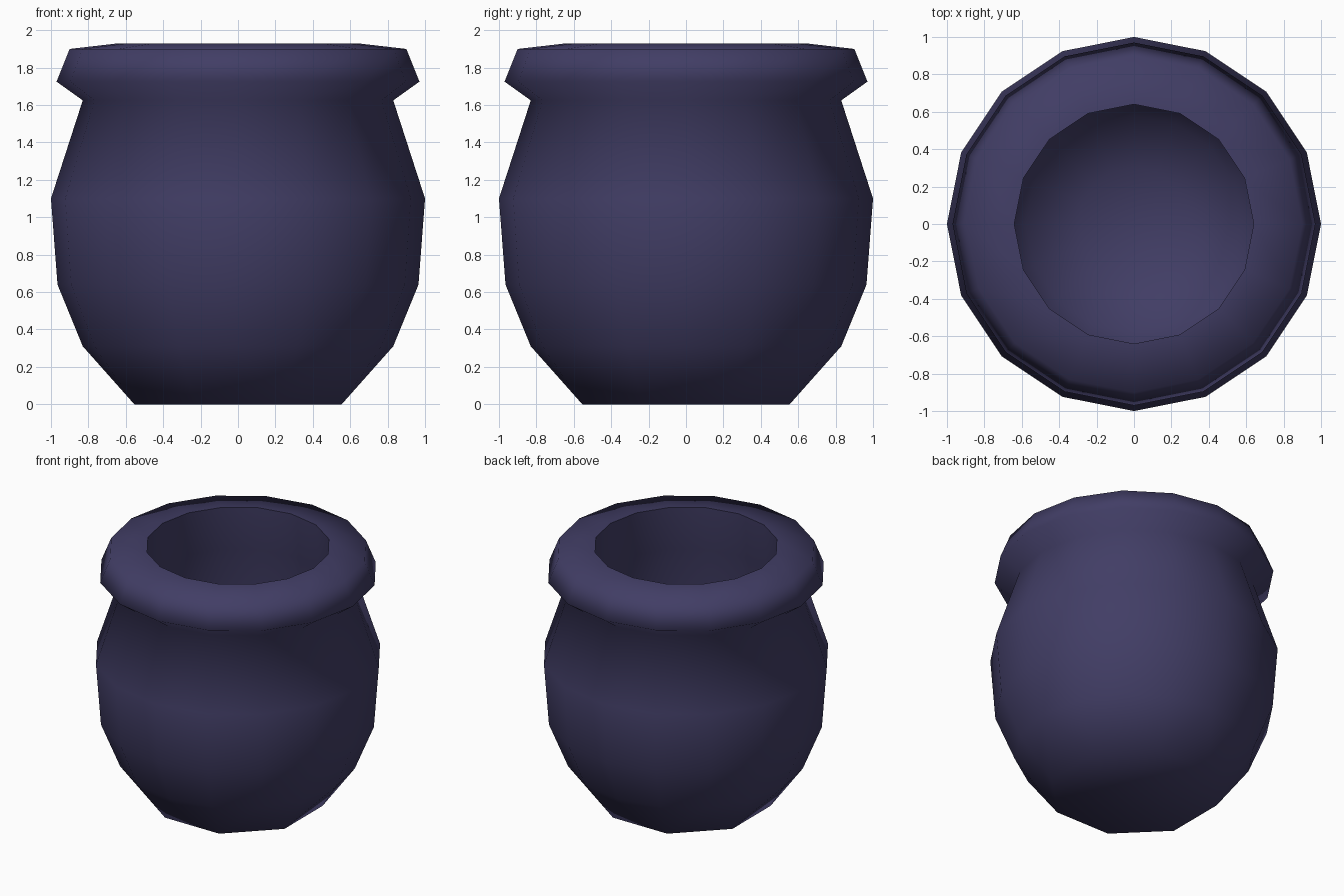
import bpy, bmesh
from math import cos, sin, tau

if "Cube" in bpy.data.objects:
    bpy.data.objects.remove(bpy.data.objects["Cube"])

SIDES = 16
OUTER = [(0.83, 0.31), (0.965, 0.64), (1.0, 1.10), (0.83, 1.625),
         (0.97, 1.725), (0.90, 1.90), (0.64, 1.93)]
INNER = [(0.64, 1.93), (0.66, 1.60), (0.78, 1.10), (0.74, 0.64), (0.58, 0.32), (0.3, 0.17)]

bm = bmesh.new()


def ring(r, z, n=SIDES, start=0.0):
    return [bm.verts.new((r * cos(start + tau * i / n), r * sin(start + tau * i / n), z))
            for i in range(n)]


def bridge(a, b):
    for i in range(SIDES):
        j = (i + 1) % SIDES
        bm.faces.new((a[i], a[j], b[j], b[i]))


# Outer belly, neck, rim and inner hollow as one continuous lathe
rings = [ring(r, z) for r, z in OUTER + INNER[1:]]
for a, b in zip(rings, rings[1:]):
    bridge(a, b)
centre = bm.verts.new((0, 0, 0.13))
last = rings[-1]
for i in range(SIDES):
    bm.faces.new((last[i], last[(i + 1) % SIDES], centre))

# Eight-sided foot, joined to the sixteen-sided belly
foot = ring(0.60, 0.0, 8, tau / 16)
low = rings[0]
for k in range(8):
    p, q = foot[k], foot[(k + 1) % 8]
    a, b, c = (low[(2 * k + s) % SIDES] for s in (1, 2, 3))
    bm.faces.new((p, b, a))
    bm.faces.new((p, q, b))
    bm.faces.new((q, c, b))
bm.faces.new(foot[::-1])
bmesh.ops.recalc_face_normals(bm, faces=bm.faces)
for f in bm.faces:
    f.smooth = True

# Crisp lip of the opening, underside of the rim joint
for e in bm.edges:
    if all(abs(v.co.z - 1.93) < 1e-4 for v in e.verts):
        e.smooth = False

mesh = bpy.data.meshes.new("pot")
bm.to_mesh(mesh)
bm.free()
pot = bpy.data.objects.new("pot", mesh)
bpy.context.collection.objects.link(pot)

mat = bpy.data.materials.new("dark_purple")
mat.diffuse_color = (0.053, 0.047, 0.130, 1)
mat.use_nodes = True
mat.node_tree.nodes["Principled BSDF"].inputs["Base Color"].default_value = mat.diffuse_color
mesh.materials.append(mat)
